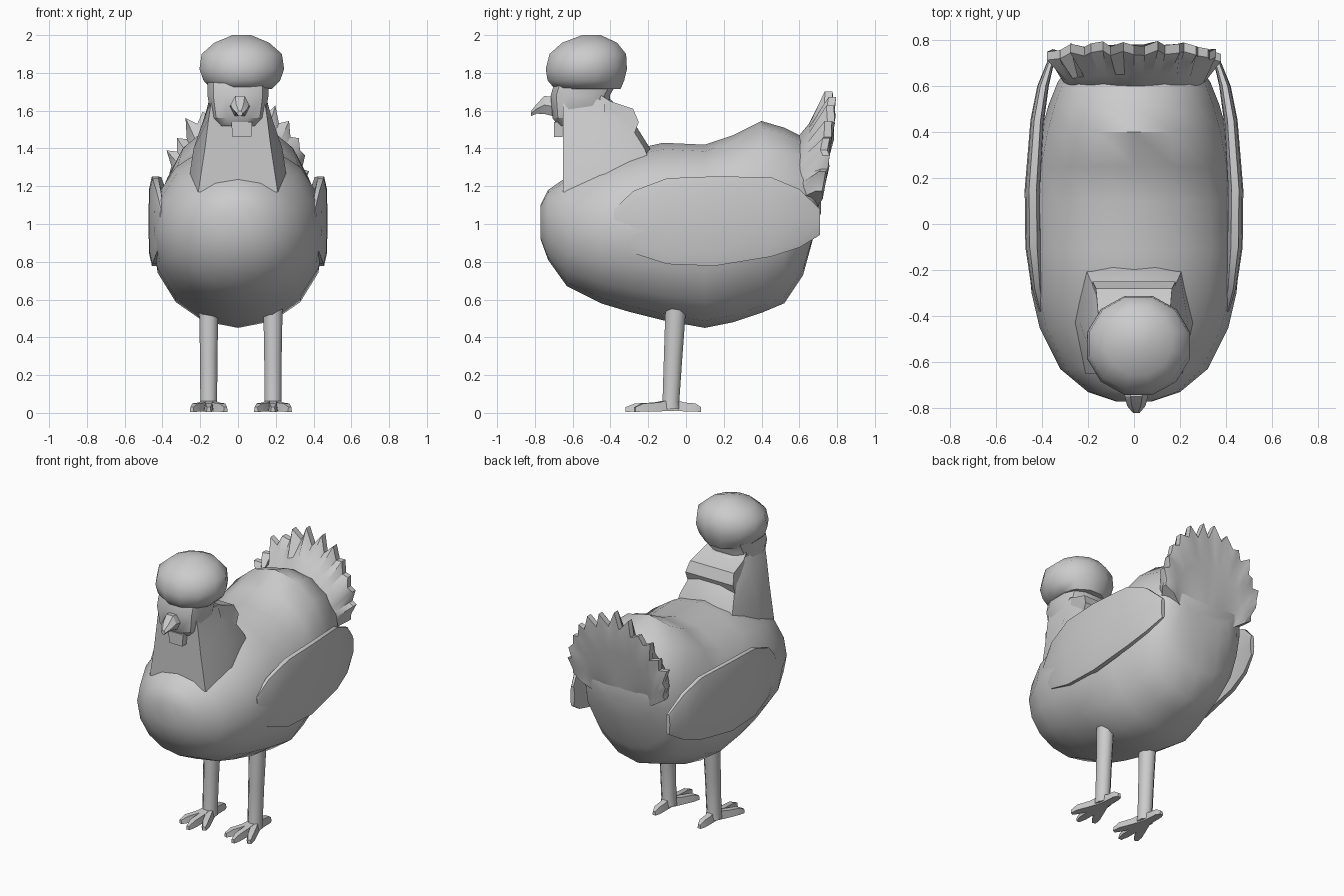
import bpy, bmesh, math, random
from mathutils import Vector

if "Cube" in bpy.data.objects:
    bpy.data.objects.remove(bpy.data.objects["Cube"])

random.seed(4)


def finish(name, bm, angle=32):
    bmesh.ops.recalc_face_normals(bm, faces=bm.faces)
    me = bpy.data.meshes.new(name)
    bm.to_mesh(me)
    bm.free()
    ob = bpy.data.objects.new(name, me)
    bpy.context.collection.objects.link(ob)
    bpy.ops.object.select_all(action='DESELECT')
    bpy.context.view_layer.objects.active = ob
    ob.select_set(True)
    bpy.ops.object.shade_smooth_by_angle(angle=math.radians(angle))
    return ob


def loft(name, rings, angle=32):
    """Skin a list of equal-length closed rings and cap both ends."""
    bm = bmesh.new()
    vs = [[bm.verts.new(p) for p in r] for r in rings]
    n = len(vs[0])
    for a, b in zip(vs, vs[1:]):
        for i in range(n):
            j = (i + 1) % n
            bm.faces.new((a[i], a[j], b[j], b[i]))
    bm.faces.new(vs[0])
    bm.faces.new(vs[-1])
    return finish(name, bm, angle)


def oval(n, power=2.0, phase=0.5):
    """Unit superellipse points."""
    for i in range(n):
        t = 2 * math.pi * (i + phase) / n
        c, s = math.cos(t), math.sin(t)
        yield (math.copysign(abs(c) ** (2 / power), c),
               math.copysign(abs(s) ** (2 / power), s))


def ring_y(y, zb, zt, hw, wide=0.5, n=16, x0=0.0, power=2.1):
    """Ring facing y; wide is the height fraction of the widest point."""
    zm = zb + (zt - zb) * wide
    return [(x0 + hw * u, y, zm + v * ((zt - zm) if v > 0 else (zm - zb)))
            for u, v in oval(n, power, 0)]


def ring_z(z, y0, y1, hw, n=12, power=2.0, x0=0.0):
    return [(x0 + hw * u, (y0 + y1) / 2 + v * (y1 - y0) / 2, z)
            for u, v in oval(n, power)]


# body: breast, belly, back hump and rump
body = [(-.77, .92, 1.10, .08), (-.73, .81, 1.18, .20), (-.63, .67, 1.25, .32),
        (-.45, .58, 1.34, .41), (-.30, .535, 1.39, .445), (-.12, .49, 1.43, .462),
        (.10, .45, 1.42, .458), (.25, .48, 1.47, .435), (.40, .53, 1.545, .405),
        (.52, .58, 1.51, .37), (.62, .73, 1.46, .33), (.68, .95, 1.38, .28),
        (.715, 1.06, 1.33, .22)]
loft("body", [ring_y(*r, wide=.5) for r in body], 40)

# neck: tapering cape with a flat front panel
neck = [(1.17, .21, .27, -.65, -.10), (1.40, .175, .235, -.65, -.19),
        (1.56, .155, .18, -.65, -.29), (1.66, .14, .15, -.65, -.40)]
loft("neck", [[(-a, yf, z), (a, yf, z), (b, yf + .22, z), (b * .85, yb - .03, z),
               (b * .4, yb, z), (-b * .4, yb, z), (-b * .85, yb - .03, z),
               (-b, yf + .22, z)] for z, a, b, yf, yb in neck])

# ruff feathers behind the head
loft("neck_ruff", [[(-w, y, z), (w, y, z), (w, y - .03, z - .08), (-w, y - .03, z - .08)]
                   for y, z, w in ((-.48, 1.70, .13), (-.40, 1.65, .155),
                                   (-.28, 1.61, .165), (-.25, 1.54, .18))], 20)

# face block and round crest
loft("face", [ring_z(z, a, b, w, 12, 3) for z, a, b, w in
              ((1.52, -.68, -.42, .11), (1.56, -.71, -.40, .145),
               (1.68, -.72, -.40, .165), (1.75, -.70, -.36, .165))])
loft("crest", [ring_z(z, a, b, w, 12, x0=.02) for z, a, b, w in
               ((1.715, -.70, -.34, .165), (1.76, -.74, -.32, .21),
                (1.82, -.75, -.305, .232), (1.90, -.73, -.31, .22),
                (1.96, -.66, -.36, .15), (2.0, -.55, -.45, .05))], 50)

# beak and wattle
loft("beak", [ring_y(y, a, b, w, n=6, power=2, x0=.01) for y, a, b, w in
              ((-.69, 1.56, 1.68, .055), (-.75, 1.575, 1.685, .05),
               (-.79, 1.58, 1.64, .04), (-.82, 1.57, 1.60, .015))], 20)
loft("wattle", [[(.02 - w, -.70, z), (.02 + w, -.70, z),
                 (.02 + w, -.655, z), (.02 - w, -.655, z)]
                for z, w in ((1.46, .05), (1.54, .055))])

# wings, merging into the flanks in front and standing off at the rear
wing = [(-.38, .92, 1.08, .40, .015), (-.28, .84, 1.18, .42, .025),
        (-.10, .78, 1.25, .437, .035), (.15, .77, 1.26, .44, .035),
        (.45, .82, 1.255, .42, .03), (.60, .87, 1.19, .395, .025),
        (.71, .94, 1.08, .36, .015)]
for side, label in ((1, "right"), (-1, "left")):
    loft(label + "_wing", [ring_y(y, a, b, t, n=10, x0=side * x, power=3)
                           for y, a, b, x, t in wing])

# tail: smooth dished fan, thick at the root, with a ragged rim
cols, spread = 29, math.radians(57)
rows = [(0, .66, .46), (.4, .73, .50), (.7, .76, .57), (.84, .78, .65), (1, .80, .76)]
sections = []
for i in range(cols):
    k = 2 * i / (cols - 1) - 1
    a = k * spread
    reach = .69 - .12 * abs(k) - .17 * abs(k) ** 3
    rim = random.uniform(-.08, -.02) if i % 2 else random.uniform(.0, .09)
    if i == cols // 2:
        rim = .09
    lean = random.uniform(-.03, .0)
    back, front = [], []
    for f, yb, yf in rows:
        r = reach * f * (1 if f < .9 else 1 + rim)
        x, z = math.sin(a) * r, .95 + math.cos(a) * r
        bend = .08 * k * k
        push = lean if f == 1 else 0
        back.append(Vector((x, yb - bend * .7 + push, z)))
        front.append(Vector((x, yf - bend * (1 - f * .4) + push, z)))
    sections.append(back + front[::-1])
loft("tail_fan", sections, 35)

# legs and feet with three front toes and one back toe
for x, label in ((-.155, "left"), (.185, "right")):
    loft(label + "_leg", [ring_z(z, y - d, y + d, w, 8, x0=x) for z, y, d, w in
                          ((.02, -.08, .055, .05), (.06, -.08, .048, .048),
                           (.30, -.068, .053, .05), (.60, -.052, .06, .056))], 50)
    for num, (deg, length) in enumerate(((-24, .22), (0, .25), (24, .22), (180, .15))):
        t = math.radians(deg)
        f = Vector((math.sin(t), -math.cos(t), 0))
        s = Vector((f.y, -f.x, 0))
        o = Vector((x, -.07, 0))
        loft(f"{label}_toe_{num + 1}",
             [[o + f * length * u + s * w * c + Vector((0, 0, h * v)) for c, v in
               ((-1, .15), (1, .15), (.7, 1), (-.7, 1))]
              for u, w, h in ((0, .03, .075), (.4, .027, .055),
                              (.8, .025, .05), (1, .012, .03))])
